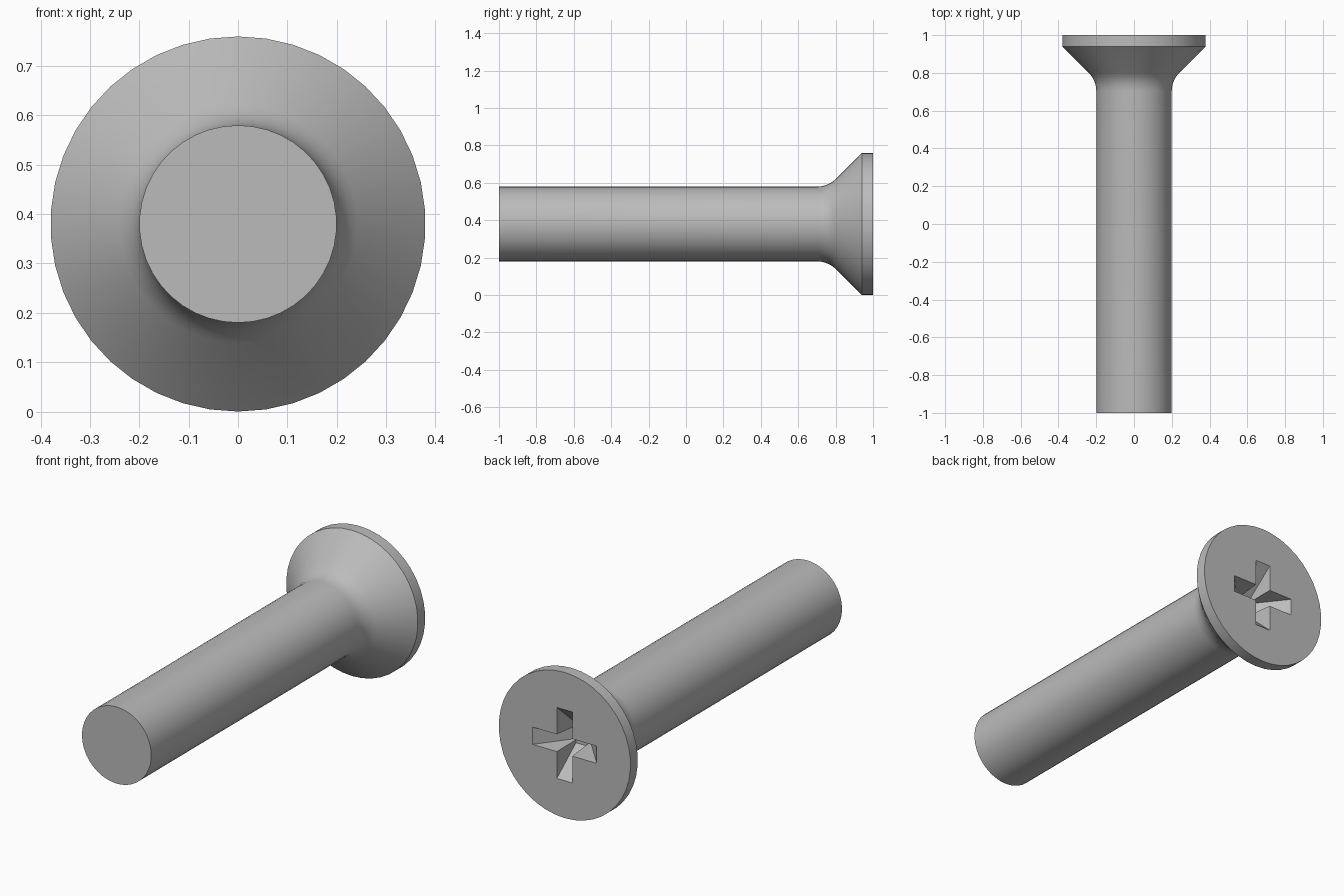
import bpy, bmesh, math

cube = bpy.data.objects.get("Cube")
if cube:
    bpy.data.objects.remove(cube, do_unlink=True)

SIDES = 42
AXIS_Z = 0.38            # height of the screw's axis
SHAFT_R, HEAD_R = 0.2, 0.38
RIM_Y, BACK_Y, FRONT_Y = 0.94, 1.0, -1.0

steel = bpy.data.materials.new("steel grey")
steel.use_nodes = True
grey = (0.5, 0.5, 0.5, 1)
steel.diffuse_color = grey
steel.node_tree.nodes["Principled BSDF"].inputs["Base Color"].default_value = grey

bm = bmesh.new()


def ring(points, y):
    return [bm.verts.new((x, y, AXIS_Z + z)) for x, z in points]


def circle(r, y):
    angles = [2 * math.pi * i / SIDES for i in range(SIDES)]
    return ring([(r * math.sin(a), r * math.cos(a)) for a in angles], y)


def cross(reach, half, y):
    """Plus-shaped outline with four arms."""
    arm = [(half, half), (half, reach), (-half, reach)]
    points = []
    for _ in range(4):
        points += arm
        arm = [(-z, x) for x, z in arm]
    return ring(points, y)


def loft(a, b):
    for i in range(len(a)):
        j = (i + 1) % len(a)
        bm.faces.new((a[i], a[j], b[j], b[i]))


def loop_edges(verts):
    return [bm.edges.get((verts[i - 1], verts[i])) for i in range(len(verts))]


# Shaft, rounded neck, 45 degree countersink and rim
profile = [(SHAFT_R, FRONT_Y)]
FILLET = 0.14
START = RIM_Y - (HEAD_R - SHAFT_R) - FILLET * math.tan(math.pi / 8)
for i in range(6):
    t = math.pi / 4 * i / 5
    profile.append((SHAFT_R + FILLET * (1 - math.cos(t)), START + FILLET * math.sin(t)))
profile += [(HEAD_R, RIM_Y), (HEAD_R, BACK_Y)]
rings = [circle(r, y) for r, y in profile]
for a, b in zip(rings, rings[1:]):
    loft(a, b)
bm.faces.new(rings[0])

# Cross recess tapering to its floor
mouth = cross(0.185, 0.045, BACK_Y)
floor = cross(0.052, 0.036, BACK_Y - 0.145)
loft(mouth, floor)
bm.faces.new(floor)

# Flat head face around the recess
bmesh.ops.triangle_fill(bm, use_beauty=True,
                        edges=loop_edges(rings[-1]) + loop_edges(mouth))
bmesh.ops.recalc_face_normals(bm, faces=bm.faces)

mesh = bpy.data.meshes.new("countersunk_screw")
bm.to_mesh(mesh)
bm.free()
mesh.materials.append(steel)
screw = bpy.data.objects.new("countersunk_screw", mesh)
bpy.context.collection.objects.link(screw)

bpy.ops.object.select_all(action="DESELECT")
screw.select_set(True)
bpy.context.view_layer.objects.active = screw
bpy.ops.object.shade_smooth_by_angle(angle=math.radians(30))
